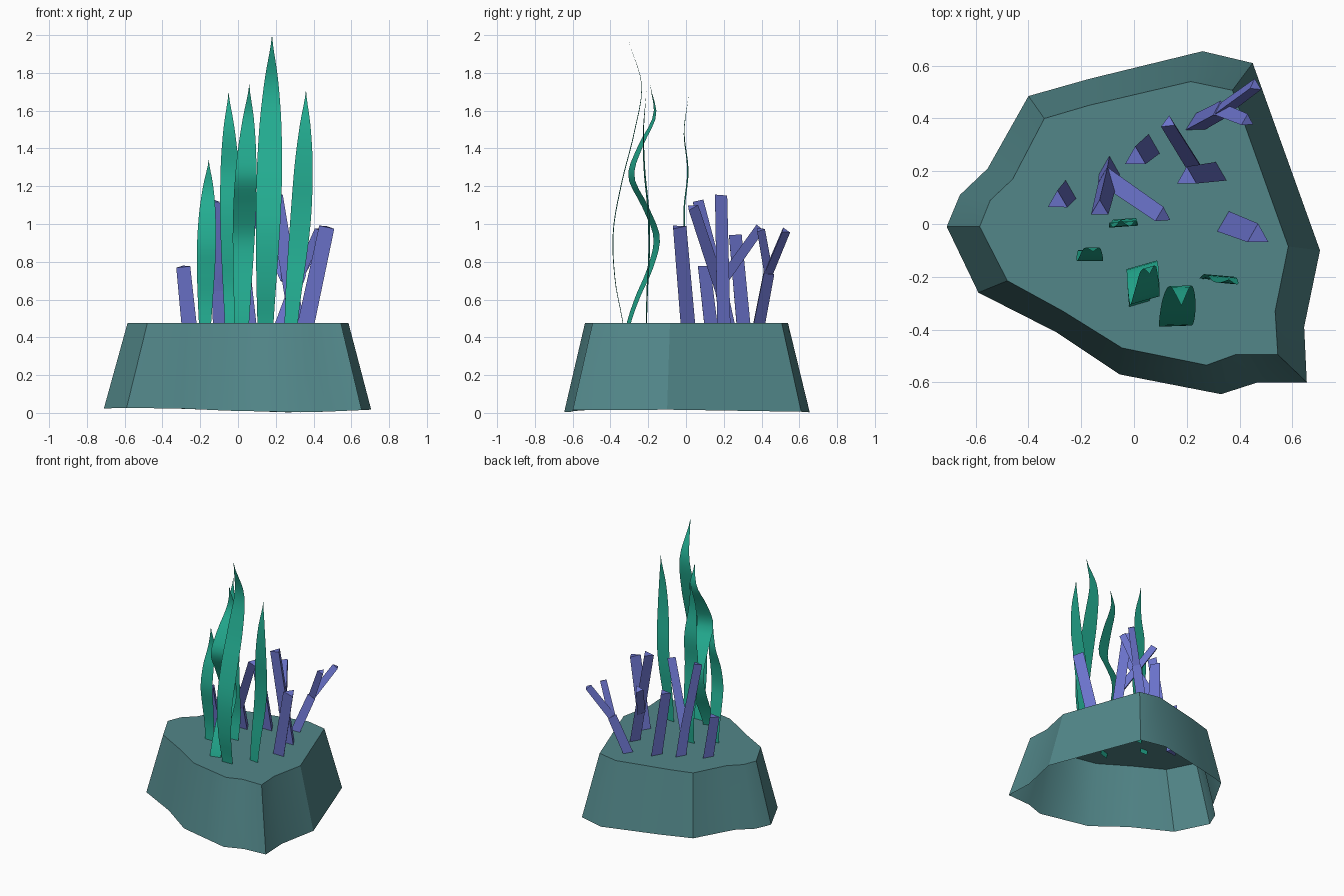
import bpy, bmesh
from math import cos, sin, pi, radians
from mathutils import Vector, Matrix

cube = bpy.data.objects.get("Cube")
if cube:
    bpy.data.objects.remove(cube, do_unlink=True)


def material(name, rgb):
    mat = bpy.data.materials.new(name)
    mat.use_nodes = True
    mat.diffuse_color = (*rgb, 1)
    shader = next(n for n in mat.node_tree.nodes if n.type == 'BSDF_PRINCIPLED')
    shader.inputs["Base Color"].default_value = (*rgb, 1)
    return mat


ROCK = material("slate teal rock", (.084, .24, .25))
LEAF = material("sea green leaf", (.018, .44, .3))
CORAL = material("violet coral", (.15, .175, .61))


def finish(bm, name, mat, angle):
    mesh = bpy.data.meshes.new(name)
    bm.to_mesh(mesh)
    bm.free()
    mesh.materials.append(mat)
    obj = bpy.data.objects.new(name, mesh)
    bpy.context.collection.objects.link(obj)
    bpy.ops.object.select_all(action='DESELECT')
    obj.select_set(True)
    bpy.context.view_layer.objects.active = obj
    bpy.ops.object.shade_smooth_by_angle(angle=radians(angle))


# Hollow rock base: lower rim (with slight waviness), upper rim and top face
lower = [(.26, .655), (.45, .61), (.705, -.1), (.645, -.39), (.655, -.6),
         (.47, -.6), (.33, -.645), (-.055, -.57), (-.295, -.41), (-.59, -.26),
         (-.71, -.01), (-.66, .11), (-.555, .21), (-.4, .485), (-.17, .55)]
upper = [(.215, .54), (.373, .507), (.585, -.085), (.535, -.33), (.545, -.495),
         (.385, -.495), (.275, -.535), (-.045, -.47), (-.27, -.33), (-.48, -.215),
         (-.585, -.01), (-.545, .09), (-.46, .17), (-.34, .4), (-.17, .45)]
bm = bmesh.new()
low = [bm.verts.new((x, y, .015 - .012 * sin(4 * x + .5))) for x, y in lower]
top = [bm.verts.new((x, y, .475)) for x, y in upper]
for i in range(len(low)):
    j = (i + 1) % len(low)
    bm.faces.new((low[j], low[i], top[i], top[j]))
bm.faces.new(top[::-1])
finish(bm, "rock_base", ROCK, 30)


def spline(values, t):
    """Smooth curve through evenly spaced values."""
    s = t * (len(values) - 1)
    i = min(int(s), len(values) - 2)
    f = s - i
    a, b, c, d = (values[min(max(i + k, 0), len(values) - 1)] for k in (-1, 0, 1, 2))
    return b + .5 * f * (c - a + f * (2*a - 5*b + 4*c - d + f * (3*(b - c) + d - a)))


# Leaf blades: thin wavy sheets that swell in the middle and end in a point
SHAPE = (.62, .76, .9, .99, .97, .83, .5, 0)


def leaf(name, xs, ys, tip, width, turn, steps=28):
    bm = bmesh.new()
    side = Vector((cos(radians(turn)), sin(radians(turn)), 0))
    rows = []
    for k in range(steps + 1):
        t = k / steps
        mid = Vector((spline(xs, t), spline(ys, t), .44 + (tip - .44) * t))
        half = side * max(spline(SHAPE, t), .004) * width / 2
        rows.append([bm.verts.new(mid + half * s) for s in (-1, 0, 1)])
    for a, b in zip(rows, rows[1:]):
        for i in (0, 1):
            bm.faces.new((a[i], a[i + 1], b[i + 1], b[i]))
    finish(bm, name, LEAF, 60)


leaf("leaf_tall", (.145, .165, .18),
     (-.33, -.375, -.385, -.34, -.275, -.235, -.31), 2, .135, 2)
leaf("leaf_wavy", (.02, .035, .06),
     (-.31, -.26, -.19, -.155, -.215, -.29, -.24, -.165, -.19), 1.74, .125, 16)
leaf("leaf_back", (-.035, -.04, -.05), (0, .02, 0, -.01, .01, -.01, .015), 1.7, .11, 4)
leaf("leaf_short", (-.175, -.167, -.155),
     (-.1, -.1, -.12, -.14, -.125, -.09, -.105), 1.34, .1, 0)
leaf("leaf_left", (.28, .335, .36),
     (-.21, -.205, -.195, -.2, -.22, -.225, -.21), 1.71, .11, -5)


# Corals: three-sided stems and branches, rooted below the rock top
def coral(name, *branches):
    bm = bmesh.new()
    for start, end, r in branches:
        a, b = Vector(start), Vector(end)
        turn = Vector((0, 0, 1)).rotation_difference(b - a).to_matrix().to_4x4()
        bmesh.ops.create_cone(bm, cap_ends=True, segments=3, radius1=r * 1.1,
                              radius2=r, depth=(b - a).length,
                              matrix=Matrix.Translation((a + b) / 2) @ turn)
    finish(bm, name, CORAL, 30)


coral("coral_stub", ((-.25, .13, .38), (-.29, .085, .775), .043))
coral("coral_front_left", ((.34, .005, .38), (.47, -.045, .985), .047))
coral("coral_middle", ((.065, .3, .38), (.005, .25, .94), .045))

fork = (-.1, .175, .65)
coral("coral_fork_right", ((-.09, .23, .38), fork, .043),
      (fork, (-.13, .055, 1.12), .038), (fork, (.11, .03, 1.09), .036))

coral("coral_tall", ((.325, .19, .38), (.2, .175, 1.15), .043),
      ((.255, .185, .7), (.13, .385, .98), .032))

fork = (.33, .43, .74)
coral("coral_fork_back", ((.2, .36, .38), fork, .038),
      (fork, (.46, .525, .965), .028), (fork, (.43, .39, .97), .028))
